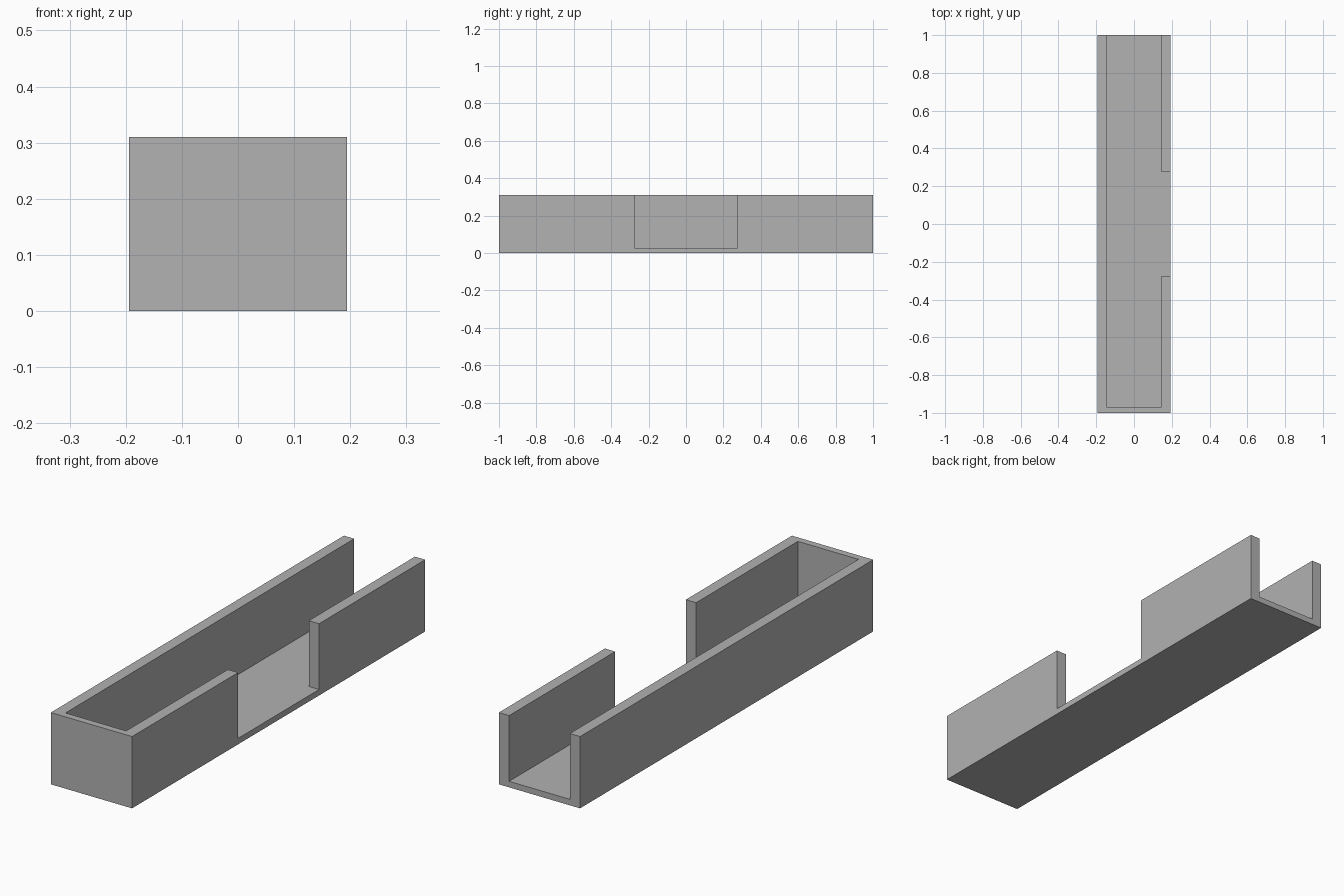
import bpy
import bmesh

if "Cube" in bpy.data.objects:
    bpy.data.objects.remove(bpy.data.objects["Cube"])

W, L, H = 0.194, 1.0, 0.31      # half width, half length, height
FLOOR, INNER, END, NOTCH = 0.026, 0.145, 0.97, 0.276
OVER = 0.1                      # cutter overshoot

grey = bpy.data.materials.new("grey")
grey.diffuse_color = (0.445, 0.445, 0.445, 1)
grey.use_nodes = True
grey.node_tree.nodes["Principled BSDF"].inputs["Base Color"].default_value = grey.diffuse_color


def prism(name, outline, z0, z1):
    """Extrude a plan outline from z0 up to z1."""
    bm = bmesh.new()
    face = bm.faces.new([bm.verts.new((x, y, z0)) for x, y in outline])
    top = bmesh.ops.extrude_face_region(bm, geom=[face])["geom"]
    bmesh.ops.translate(bm, vec=(0, 0, z1 - z0),
                        verts=[v for v in top if isinstance(v, bmesh.types.BMVert)])
    bmesh.ops.recalc_face_normals(bm, faces=bm.faces)
    mesh = bpy.data.meshes.new(name)
    bm.to_mesh(mesh)
    bm.free()
    mesh.materials.append(grey)
    obj = bpy.data.objects.new(name, mesh)
    bpy.context.collection.objects.link(obj)
    return obj


# Solid block for the tray
tray = prism("tray", [(-W, -L), (W, -L), (W, L), (-W, L)], 0, H)

# Channel open at the back, with a side opening in the right wall
channel = prism("channel_cutter", [
    (-INNER, -END), (INNER, -END), (INNER, -NOTCH), (W + OVER, -NOTCH),
    (W + OVER, NOTCH), (INNER, NOTCH), (INNER, L + OVER), (-INNER, L + OVER),
], FLOOR, H + OVER)
channel.hide_render = True
channel.hide_set(True)

cut = tray.modifiers.new("channel", 'BOOLEAN')
cut.operation = 'DIFFERENCE'
cut.solver = 'EXACT'
cut.object = channel
